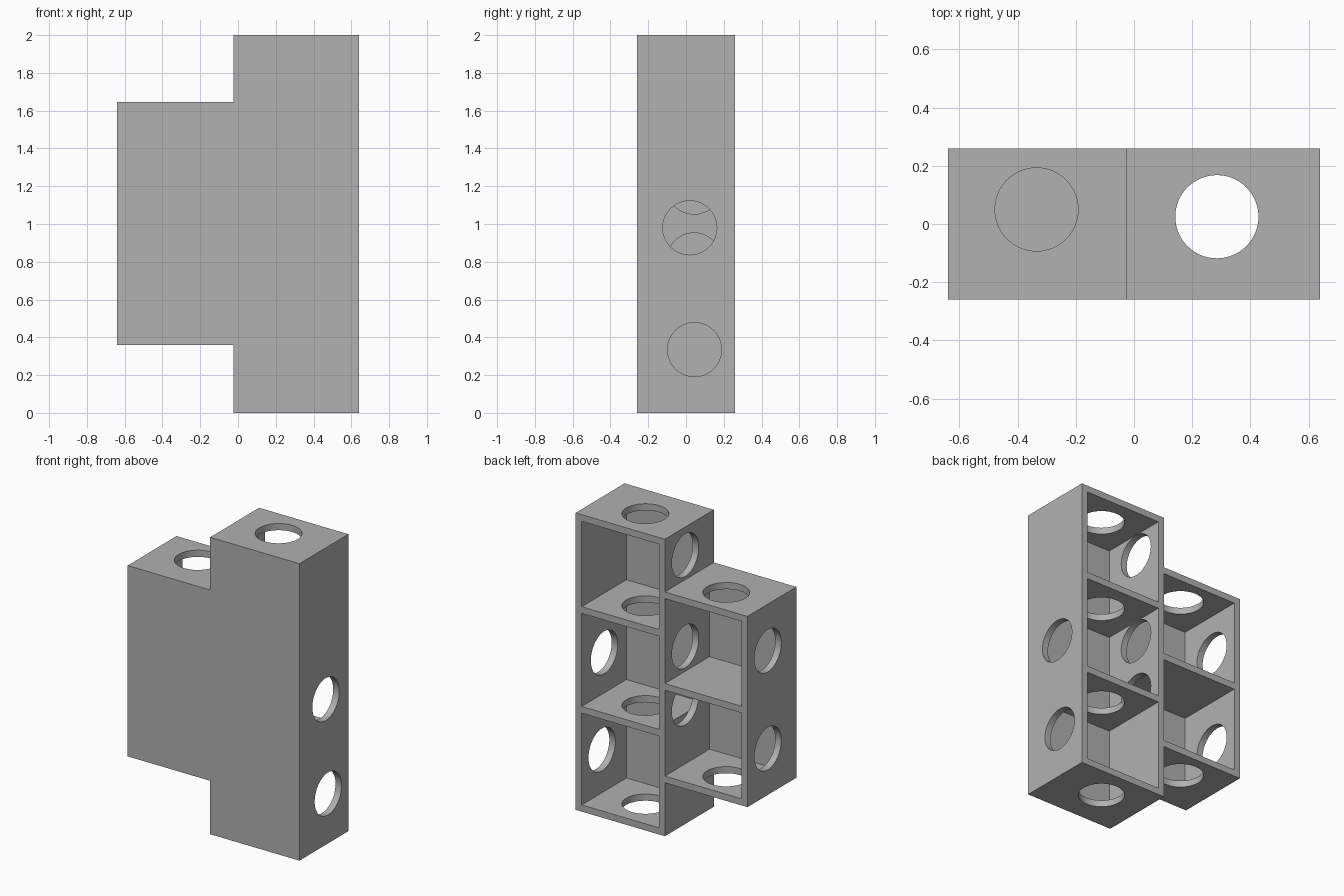
import bpy
import bmesh
from math import radians
from mathutils import Matrix, Vector

if "Cube" in bpy.data.objects:
    bpy.data.objects.remove(bpy.data.objects["Cube"], do_unlink=True)

T = 0.045            # board thickness
R = 0.143            # hole radius
BACK, FRONT = 0.26, -0.26
SPLIT = -0.025       # outer face of the wall shared by both towers

grey = bpy.data.materials.new("board_grey")
grey.use_nodes = True
colour = (0.44, 0.44, 0.44, 1)
grey.diffuse_color = colour
grey.node_tree.nodes["Principled BSDF"].inputs["Base Color"].default_value = colour


def new_object(name, bm):
    mesh = bpy.data.meshes.new(name)
    bm.to_mesh(mesh)
    bm.free()
    mesh.materials.append(grey)
    obj = bpy.data.objects.new(name, mesh)
    bpy.context.collection.objects.link(obj)
    return obj


def add_box(bm, low, high):
    low, high = Vector(low), Vector(high)
    place = Matrix.Translation((low + high) / 2) @ Matrix.Diagonal((*(high - low), 1))
    bmesh.ops.create_cube(bm, size=1, matrix=place)


def add_hole(bm, centre, axis):
    turn = Matrix.Rotation(radians(90), 4, "Y") if axis == "X" else Matrix()
    bmesh.ops.create_cone(bm, cap_ends=True, segments=64, radius1=R, radius2=R,
                          depth=T + 0.004, matrix=Matrix.Translation(centre) @ turn)


def cut(obj, bm):
    # Subtract the cutter, bake the result and discard the cutter
    cutter = new_object("cutter", bm)
    cutter.hide_render = True
    mod = obj.modifiers.new("cut", "BOOLEAN")
    mod.operation, mod.solver, mod.object = "DIFFERENCE", "EXACT", cutter
    bpy.context.view_layer.objects.active = obj
    bpy.ops.object.modifier_apply(modifier=mod.name)
    bpy.data.objects.remove(cutter, do_unlink=True)


def tower(name, x_range, inner_x, shelves, board_holes, hole_xy, wall_holes):
    # Solid block; shelves lists the underside of every board, bottom to top
    bm = bmesh.new()
    add_box(bm, (x_range[0], FRONT, shelves[0]), (x_range[1], BACK, shelves[-1] + T))
    obj = new_object(name, bm)

    # Compartments open at the back
    bm = bmesh.new()
    for below, above in zip(shelves, shelves[1:]):
        add_box(bm, (inner_x[0], FRONT + T, below + T), (inner_x[1], BACK + 0.1, above))
    cut(obj, bm)

    # Round passages through boards and side walls
    bm = bmesh.new()
    for i in board_holes:
        add_hole(bm, (*hole_xy, shelves[i] + T / 2), "Z")
    for centre in wall_holes:
        add_hole(bm, centre, "X")
    cut(obj, bm)

    bpy.ops.object.select_all(action="DESELECT")
    obj.select_set(True)
    bpy.ops.object.shade_smooth_by_angle(angle=radians(30))
    return obj


# Tall tower with the shared wall
shared = SPLIT + T / 2
outer = 0.64 - T / 2
tower("tall_tower", (SPLIT, 0.64), (SPLIT + T, 0.64 - T),
      [0, 0.663, 1.335, 2 - T], range(4), (0.285, 0.025),
      [(shared, 0.043, z) for z in (0.81, 1.195, 1.81)]
      + [(outer, 0.02, 0.98), (outer, 0.045, 0.335)])

# Short tower, closed on its inner side by the shared wall
tower("short_tower", (-0.64, SPLIT), (-0.64 + T, SPLIT + 0.05),
      [0.36, 0.983, 1.645 - T], (0, 2), (-0.335, 0.05),
      [(-0.64 + T / 2, 0.043, z) for z in (0.672, 1.331)])
